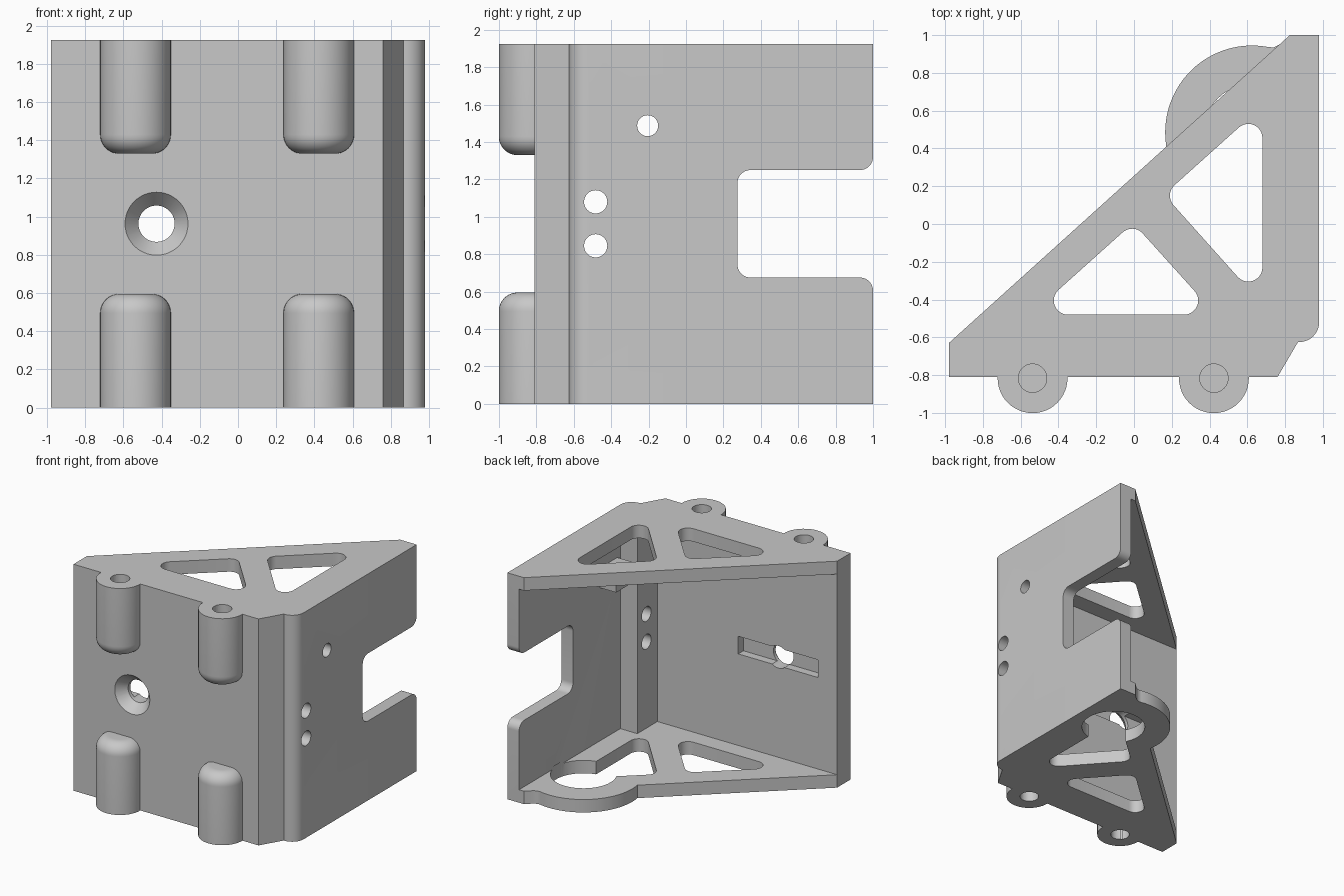
import bpy, bmesh, math
from mathutils import Matrix, Vector

if "Cube" in bpy.data.objects:
    bpy.data.objects.remove(bpy.data.objects["Cube"], do_unlink=True)

grey = bpy.data.materials.new("plain grey")
grey.use_nodes = True
colour = (0.58, 0.58, 0.58, 1)
grey.diffuse_color = colour
grey.node_tree.nodes["Principled BSDF"].inputs["Base Color"].default_value = colour

HEIGHT = 1.925
WALL = 0.11
FRONT, INNER = -0.81, -0.63      # outer and inner faces of the front wall
SIDE_IN, SIDE = 0.87, 0.98       # inner and outer faces of the side wall
# columns are the directions of profile u, profile v and extrusion
ALONG_Z = Matrix.Identity(3)
ALONG_X = Matrix(((0, 0, 1), (1, 0, 0), (0, 1, 0)))


def make_object(name, bm):
    bmesh.ops.recalc_face_normals(bm, faces=bm.faces)
    mesh = bpy.data.meshes.new(name)
    bm.to_mesh(mesh)
    bm.free()
    mesh.materials.append(grey)
    ob = bpy.data.objects.new(name, mesh)
    bpy.context.collection.objects.link(ob)
    return ob


def prism(name, points, low, high, axes=ALONG_Z):
    bm = bmesh.new()
    face = bm.faces.new([bm.verts.new(axes @ Vector((u, v, low))) for u, v in points])
    ext = bmesh.ops.extrude_face_region(bm, geom=[face])
    verts = [g for g in ext["geom"] if isinstance(g, bmesh.types.BMVert)]
    bmesh.ops.translate(bm, verts=verts, vec=axes @ Vector((0, 0, high - low)))
    return make_object(name, bm)


def arc(cu, cv, r, start, end, steps=10):
    angles = [math.radians(start + (end - start) * i / steps) for i in range(steps + 1)]
    return [(cu + r * math.cos(a), cv + r * math.sin(a)) for a in angles]


def circle(cu, cv, r, steps=48):
    return arc(cu, cv, r, 0, 360, steps)[:-1]


def rect(u0, v0, u1, v1):
    return [(u0, v0), (u1, v0), (u1, v1), (u0, v1)]


def rounded(centres, r):
    """Outline around equal circles at counter-clockwise corner centres."""
    out = []
    for i, c in enumerate(centres):
        prev, nxt = centres[i - 1], centres[(i + 1) % len(centres)]
        a = math.degrees(math.atan2(c[1] - prev[1], c[0] - prev[0])) - 90
        b = math.degrees(math.atan2(nxt[1] - c[1], nxt[0] - c[0])) - 90
        out += arc(*c, r, a, a + (b - a) % 360)
    return out


def lathe(name, profile, place):
    """Spin a (radius, height) profile that starts and ends on its axis."""
    bm = bmesh.new()
    verts = [bm.verts.new((r, 0, z)) for r, z in profile]
    edges = [bm.edges.new(p) for p in zip(verts, verts[1:])]
    bmesh.ops.spin(bm, geom=verts + edges, cent=(0, 0, 0), axis=(0, 0, 1),
                   angle=2 * math.pi, steps=48)
    bmesh.ops.remove_doubles(bm, verts=bm.verts, dist=0.0001)
    bm.transform(place)
    return make_object(name, bm)


def combine(tool, operation="DIFFERENCE"):
    mod = bracket.modifiers.new("join", "BOOLEAN")
    mod.operation = operation
    mod.solver = "EXACT"
    mod.object = tool
    bpy.context.view_layer.objects.active = bracket
    bpy.ops.object.modifier_apply(modifier=mod.name)
    bpy.data.objects.remove(tool, do_unlink=True)


# Body with chamfered, rounded corner and slanted back
outline = [(-SIDE, FRONT), (0.76, FRONT), (0.868, -0.625)]
outline += arc(0.875, -0.52, 0.105, -90, 0) + [(SIDE, 1), (0.825, 1), (-SIDE, INNER)]
bracket = prism("bracket", outline, 0, HEIGHT)

# Open inside, leaving a thick post in the corner
cavity = [(-1.2, INNER), (0.71, INNER), (0.71, -0.36), (SIDE_IN, -0.36), (SIDE_IN, 1.2), (-1.2, 1.2)]
combine(prism("cavity", cavity, WALL, HEIGHT - WALL))

# Pad behind the upper side hole
combine(prism("hole_pad", rect(-0.32, 1.41, -0.09, 1.58), 0.72, 0.9, ALONG_X), "UNION")

# Round lobe on the bottom plate, blended into the slanted edge
lobe = (0.625, 0.485)
blend = [(0.5, 0.5), (0.9, 0.8), (0.9, 0.98), (0.82, 0.99)]
blend += [(0.78, 0.955), (0.74, 0.935), (0.7, 0.937), (0.6, 0.93)]
combine(prism("lobe", arc(*lobe, 0.46, 55, 305, 60), 0, WALL), "UNION")
combine(prism("lobe_blend", blend, 0, WALL), "UNION")

# Four screw bosses with rounded ends and blind holes
boss = [(0, 0), (0.185, 0)] + arc(0.085, 0.495, 0.1, 0, 90) + [(0, 0.595)]
top_flip = Matrix.Translation((0, 0, HEIGHT)) @ Matrix.Rotation(math.pi, 4, "X")
spots = [(-0.537, -0.816), (0.423, -0.816)]
for x, y in spots:
    for flip in (Matrix.Identity(4), top_flip):
        combine(lathe("boss", boss, Matrix.Translation((x, y, 0)) @ flip), "UNION")
for x, y in spots:
    combine(prism("boss_hole", circle(x, y, 0.075), -0.1, 0.45))
    combine(prism("boss_hole", circle(x, y, 0.075), HEIGHT - 0.45, HEIGHT + 0.1))

# Triangular windows through both plates, and the round hole in the lobe
for corners in ([(-0.35, -0.405), (0.265, -0.405), (-0.01, -0.1)],
                [(0.605, -0.23), (0.605, 0.455), (0.265, 0.15)]):
    combine(prism("window", rounded(corners, 0.075), -0.1, HEIGHT + 0.1))
combine(prism("lobe_hole", circle(*lobe, 0.255), -0.1, WALL + 0.02))

# Notch in the side wall, open to the back
notch = arc(0.93, 0.605, 0.07, 0, 90) + arc(0.345, 0.745, 0.07, 270, 180)
notch += arc(0.345, 1.18, 0.07, 180, 90) + arc(0.93, 1.32, 0.07, 270, 360)
notch += [(1.2, 1.32), (1.2, 0.605)]
combine(prism("notch", notch, 0.8, 1.2, ALONG_X))

# Side screw holes
for y, z, r in ((-0.483, 0.845, 0.062), (-0.483, 1.08, 0.062), (-0.205, 1.487, 0.056)):
    combine(prism("side_hole", circle(y, z, r), 0.5, 1.2, ALONG_X))

# Countersunk front hole and the slot behind it
sink = [(0, -0.1), (0.165, -0.1), (0.165, 0), (0.095, 0.08), (0.095, 0.4), (0, 0.4)]
combine(lathe("front_hole", sink, Matrix.Translation((-0.427, FRONT, 0.963))
              @ Matrix.Rotation(-math.pi / 2, 4, "X")))
combine(prism("slot", rect(-0.8, INNER - 0.07, -0.05, -0.5), 0.888, 1.038))

# Smooth the curves and keep the edges sharp
bpy.ops.object.select_all(action="DESELECT")
bracket.select_set(True)
bpy.context.view_layer.objects.active = bracket
bpy.ops.object.shade_smooth_by_angle(angle=math.radians(30))
